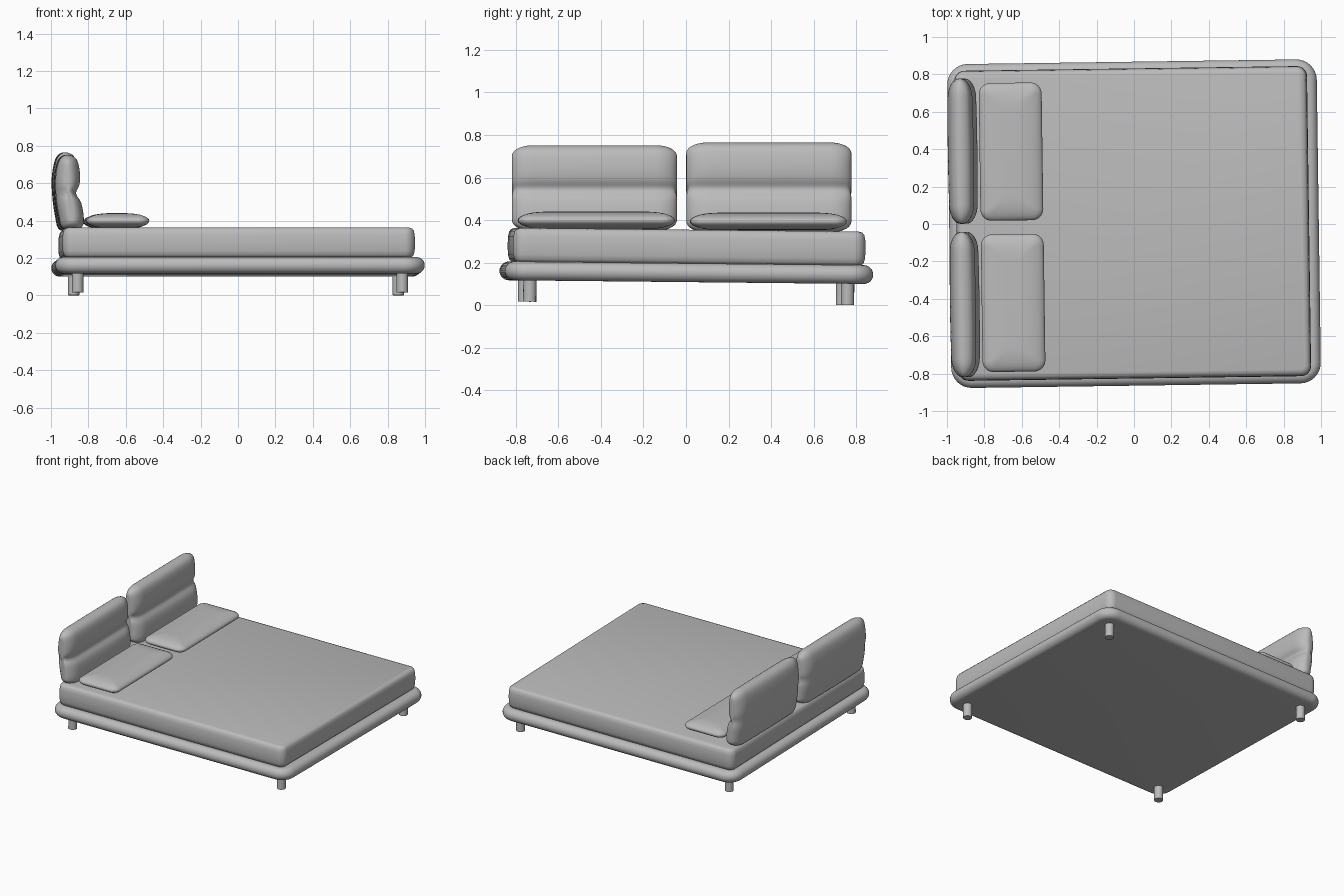
import bpy, bmesh, math
from mathutils import Matrix

if "Cube" in bpy.data.objects:
    bpy.data.objects.remove(bpy.data.objects["Cube"])

fabric = bpy.data.materials.new("soft grey")
fabric.diffuse_color = (0.5, 0.5, 0.5, 1)
fabric.use_nodes = True
fabric.node_tree.nodes["Principled BSDF"].inputs["Base Color"].default_value = fabric.diffuse_color

TURN = Matrix.Rotation(math.radians(0.8), 4, 'Z')
TILT = TURN @ Matrix.Rotation(math.radians(-0.6), 4, 'X')


def loft(name, rings, matrix, angle=40):
    """Skin a list of equal-length closed rings and cap both ends."""
    bm = bmesh.new()
    loops = [[bm.verts.new(p) for p in ring] for ring in rings]
    for a, b in zip(loops, loops[1:]):
        for i in range(len(a)):
            j = (i + 1) % len(a)
            bm.faces.new((a[i], a[j], b[j], b[i]))
    bm.faces.new(loops[0][::-1])
    bm.faces.new(loops[-1])
    bmesh.ops.recalc_face_normals(bm, faces=bm.faces)
    mesh = bpy.data.meshes.new(name)
    bm.to_mesh(mesh)
    bm.free()
    mesh.materials.append(fabric)
    ob = bpy.data.objects.new(name, mesh)
    bpy.context.collection.objects.link(ob)
    ob.matrix_world = matrix
    bpy.ops.object.select_all(action='DESELECT')
    ob.select_set(True)
    bpy.context.view_layer.objects.active = ob
    bpy.ops.object.shade_smooth_by_angle(angle=math.radians(angle))
    return ob


def rounded_rect(cx, cy, hx, hy, r, z, steps=8):
    pts = []
    for k, (sx, sy) in enumerate(((1, 1), (-1, 1), (-1, -1), (1, -1))):
        for i in range(steps + 1):
            a = math.radians(90 * (k + i / steps))
            pts.append((cx + sx * (hx - r) + r * math.cos(a),
                        cy + sy * (hy - r) + r * math.sin(a), z))
    return pts


def slab(name, cx, cy, hx, hy, corner, profile, matrix, angle=40):
    """Rounded slab from (inset, height) pairs."""
    rings = [rounded_rect(cx, cy, hx - d, hy - d, max(corner - d, 0.02), z)
             for d, z in profile]
    return loft(name, rings, matrix, angle)


def half_round(inset, z, h, steps=14):
    out = []
    for i in range(steps + 1):
        a = math.pi * (i / steps - 0.5)
        out.append((inset * (1 - math.cos(a)), z + h * math.sin(a)))
    return out


# Base frame with a rounded rim
slab("base_frame", 0, 0, 0.988, 0.866, 0.11, half_round(0.044, 0.153, 0.044), TILT)

# Mattress with softened edges
mattress = [(0.035, 0.194), (0.018, 0.198), (0.008, 0.208), (0.002, 0.23), (0, 0.275),
            (0.002, 0.315), (0.007, 0.338), (0.016, 0.35), (0.035, 0.355)]
slab("mattress", -0.007, 0, 0.943, 0.829, 0.055, mattress, TILT)

# Four round legs
for sx, sy, label in ((-1, -1, "front_left"), (1, -1, "front_right"),
                      (-1, 1, "back_left"), (1, 1, "back_right")):
    rings = [[(sx * 0.868 + 0.031 * math.cos(math.tau * i / 16),
               sy * 0.747 + 0.031 * math.sin(math.tau * i / 16), z) for i in range(16)]
             for z in (0.009, 0.13)]
    loft("leg_" + label, rings, TILT)


# Backrest cushion side profile: two stacked bulges in front, smooth back
PROFILE = [(-0.87, 0.35), (-0.838, 0.37), (-0.832, 0.42), (-0.846, 0.50), (-0.874, 0.55),
           (-0.855, 0.60), (-0.853, 0.67), (-0.872, 0.742), (-0.922, 0.765),
           (-0.963, 0.742), (-0.983, 0.68), (-0.99, 0.60), (-0.983, 0.50),
           (-0.970, 0.42), (-0.958, 0.37), (-0.93, 0.35)]


def spline(pts, steps=4):
    out, n = [], len(pts)
    for i in range(n):
        p = [pts[(i + k) % n] for k in (-1, 0, 1, 2)]
        for s in range(steps):
            t = s / steps
            out.append(tuple(0.5 * (2 * b + (c - a) * t + (2 * a - 5 * b + 4 * c - d) * t * t
                                    + (3 * b - a - 3 * c + d) * t ** 3)
                             for a, b, c, d in zip(*p)))
    return out


def backrest(name, cy, z0, z1, half=0.388, end=0.1):
    prof = spline(PROFILE)
    inner = half - end
    ends = [inner + end * math.sin(math.pi / 2 * i / 9) for i in range(10)]
    ys = [-y for y in reversed(ends)] + [inner * k / 3 for k in (-2, -1, 0, 1, 2)] + ends
    rings = []
    for y in ys:
        u = max(0, (abs(y) - inner) / end)
        f = math.sqrt(max(0, 1 - u * u))
        thick = (0.12 + 0.88 * f) * (1 - 0.08 * (y / half) ** 2)
        ring = []
        for x, z in prof:
            v = (z - 0.35) / 0.415
            mid = -0.897 - 0.024 * min(1, v * 1.6)
            height = z0 + (z1 - z0) * v - (1 - f) * 0.05 * (2 * v - 1)
            pinch = 1 - 0.025 * math.exp(-((z - 0.55) / 0.03) ** 2)
            ring.append((mid + (x - mid) * thick, cy + y * pinch, height))
        rings.append(ring)
    loft(name, rings, TURN, 60)


backrest("backrest_cushion_back", 0.402, 0.345, 0.765)
backrest("backrest_cushion_front", -0.418, 0.352, 0.752)

# Flat pillows
for name, cy, z in (("pillow_back", 0.396, 0.394), ("pillow_front", -0.413, 0.399)):
    slab(name, -0.652, cy, 0.168, 0.368, 0.06, half_round(0.13, z, 0.041), TURN, 60)
